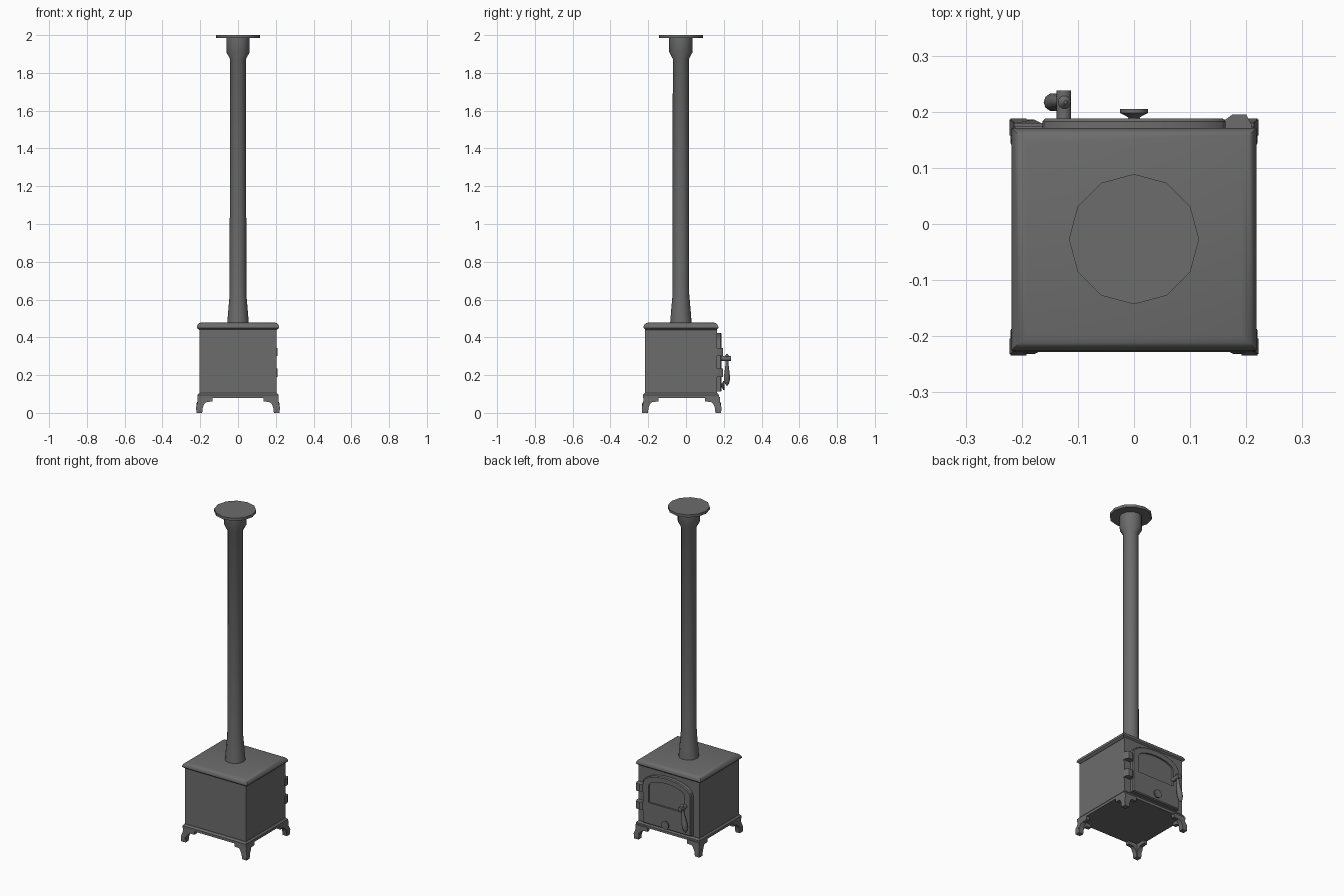
import bpy, bmesh
from math import sin, cos, pi, radians
from mathutils import Vector

if "Cube" in bpy.data.objects:
    bpy.data.objects.remove(bpy.data.objects["Cube"])

iron = bpy.data.materials.new("dark_iron")
iron.use_nodes = True
COLOUR = (0.15, 0.15, 0.15, 1)
iron.diffuse_color = COLOUR
iron.node_tree.nodes["Principled BSDF"].inputs["Base Color"].default_value = COLOUR

CY = -0.027   # centre of the firebox and flue along y


def finish(name, bm, smooth=35):
    bmesh.ops.recalc_face_normals(bm, faces=bm.faces)
    mesh = bpy.data.meshes.new(name)
    bm.to_mesh(mesh)
    bm.free()
    mesh.materials.append(iron)
    obj = bpy.data.objects.new(name, mesh)
    bpy.context.collection.objects.link(obj)
    bpy.ops.object.select_all(action="DESELECT")
    obj.select_set(True)
    bpy.context.view_layer.objects.active = obj
    bpy.ops.object.shade_smooth_by_angle(angle=radians(smooth))
    return obj


def add_loft(bm, loops):
    """Skin matching loops of points and cap both ends."""
    rings = [[bm.verts.new(p) for p in loop] for loop in loops]
    for a, b in zip(rings, rings[1:]):
        for i in range(len(a)):
            j = (i + 1) % len(a)
            bm.faces.new((a[i], a[j], b[j], b[i]))
    bm.faces.new(rings[0])
    bm.faces.new(rings[-1])


def loft(name, loops, smooth=35):
    bm = bmesh.new()
    add_loft(bm, loops)
    return finish(name, bm, smooth)


def turned(name, start, axis, profile, sides=12):
    """Round part: profile holds (radius, distance along axis)."""
    turn = Vector((0, 0, 1)).rotation_difference(Vector(axis))
    loops = [[Vector(start) + turn @ Vector((r * cos(2 * pi * i / sides),
                                             r * sin(2 * pi * i / sides), d))
              for i in range(sides)] for r, d in profile]
    return loft(name, loops, 40)


def rect(half_x, y0, y1, z):
    return [(-half_x, y0, z), (half_x, y0, z), (half_x, y1, z), (-half_x, y1, z)]


def arch(half, bottom, spring, top, y, steps=12):
    """Outline with a straight foot and a shallow arched head."""
    pts = [(-half, y, bottom), (half, y, bottom)]
    for i in range(steps + 1):
        a = pi * i / steps
        pts.append((half * cos(a), y, spring + (top - spring) * sin(a)))
    return pts


# Firebox and base plate
loft("firebox", [rect(0.205, -0.217, 0.163, z) for z in (0.09, 0.45)])
loft("base_plate", [rect(h, CY - h + 0.013, CY + h - 0.013, z)
                    for h, z in ((0.214, 0.08), (0.214, 0.095), (0.206, 0.105))])

# Top plate with a rounded rim
rim = ((0.207, 0.44), (0.218, 0.45), (0.218, 0.457), (0.213, 0.468),
       (0.205, 0.475), (0.192, 0.479))
loft("top_plate", [rect(h, CY - h + 0.02, CY + h - 0.02, z) for h, z in rim], 40)

# Bracket legs: two shaped plates meeting at each corner (inset from corner, height)
leg = ((0.002, 0), (0.032, 0), (0.036, 0.03), (0.044, 0.048), (0.056, 0.058),
       (0.088, 0.06), (0.088, 0.085), (0.008, 0.085), (0.010, 0.06), (0.0, 0.03))
for side, sx in (("right", -1), ("left", 1)):
    for end, sy in (("front", -1), ("back", 1)):
        bm = bmesh.new()
        for swap in (False, True):
            loops = []
            for inner in (False, True):
                loop = []
                for d, z in leg:
                    face = 0.008 if z > 0.05 else 0.002
                    e = 0.03 if inner else face
                    u, v = (e, d) if swap else (d, e)
                    loop.append((sx * (0.222 - u), -0.023 + sy * (0.211 - v), z))
                loops.append(loop)
            add_loft(bm, loops)
        finish(f"{end}_{side}_leg", bm)

# Flue pipe, collar and rain cap
turned("flue_pipe", (0, CY, 0), (0, 0, 1),
       ((0.057, 0.475), (0.051, 0.55), (0.044, 0.63), (0.043, 1.875),
        (0.062, 1.91), (0.062, 1.987)))
turned("rain_cap", (0, CY, 0), (0, 0, 1), ((0.116, 1.984), (0.116, 2.0)))

# Arched door with a recessed window panel
loft("door", [arch(0.163, 0.112, 0.355, 0.424, 0.16),
              arch(0.163, 0.112, 0.355, 0.424, 0.183),
              arch(0.158, 0.117, 0.352, 0.419, 0.188),
              arch(0.122, 0.245, 0.345, 0.39, 0.188),
              arch(0.122, 0.245, 0.345, 0.39, 0.178)], 25)

# Hinges wrapping the edge of the firebox
for label, z in (("lower", 0.213), ("upper", 0.322)):
    outline = ((0.15, 0.155), (0.209, 0.155), (0.209, 0.178), (0.2, 0.195),
               (0.175, 0.195), (0.163, 0.186), (0.15, 0.186))
    loft(label + "_hinge", [[(x, y, z + dz) for x, y in outline]
                            for dz in (-0.022, 0.022)])

# Air vent knob
turned("vent_knob", (0, 0.182, 0.145), (0, 1, 0),
       ((0.012, 0), (0.010, 0.008), (0.025, 0.016), (0.025, 0.023)))

# Door latch boss and slanted grip
turned("latch_boss", (-0.125, 0.18, 0.288), (0, 1, 0), ((0.013, 0), (0.013, 0.058)))
top, foot = Vector((-0.122, 0.217, 0.312)), Vector((-0.15, 0.217, 0.145))
turned("latch_grip", top, foot - top,
       ((0.003, 0), (0.012, 0.012), (0.008, 0.028), (0.009, 0.06),
        (0.016, 0.115), (0.016, 0.14), (0.010, 0.16), (0.004, 0.169)), 10)
